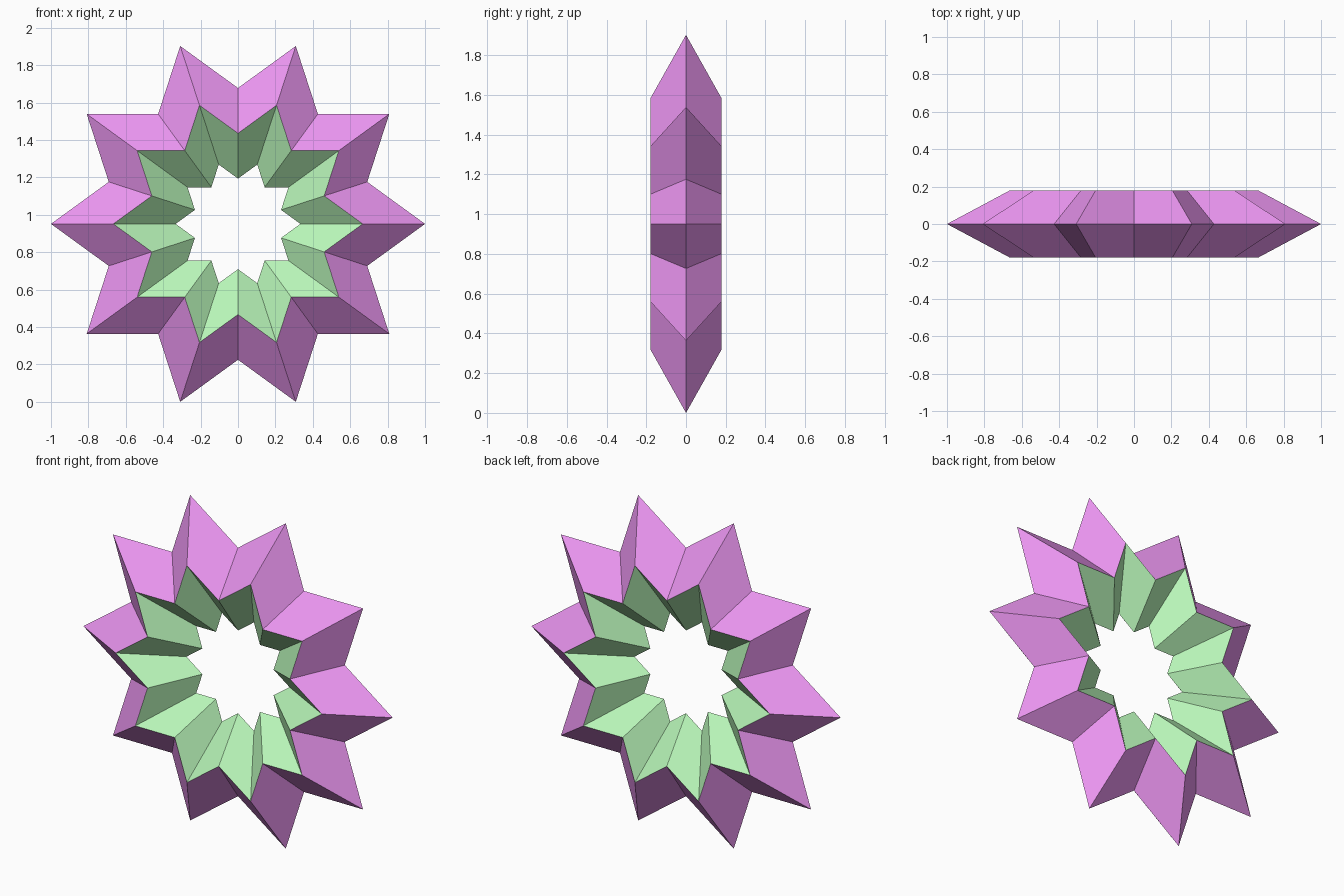
import bpy, bmesh
from math import sin, cos, pi

if "Cube" in bpy.data.objects:
    bpy.data.objects.remove(bpy.data.objects["Cube"])

POINTS = 10            # star tips
VALLEY = 0.7265        # valley radius relative to tip radius
HALF = 0.178           # half thickness
CZ = sin(0.4 * pi)     # centre height, lowest tips on the ground


def star_band(name, profile, color):
    """Sweep a (radius, y) profile around a star outline."""
    bm = bmesh.new()
    rings = []
    for r, y in profile:
        ring = []
        for i in range(2 * POINTS):
            a = pi * i / POINTS
            s = r * (VALLEY if i % 2 else 1)
            ring.append(bm.verts.new((s * cos(a), y, CZ + s * sin(a))))
        rings.append(ring)
    n = 2 * POINTS
    for a, b in zip(rings, rings[1:]):
        for i in range(n):
            j = (i + 1) % n
            bm.faces.new((a[i], b[i], b[j], a[j]))
    bm.normal_update()
    mesh = bpy.data.meshes.new(name)
    bm.to_mesh(mesh)
    bm.free()
    mat = bpy.data.materials.new(name + "_color")
    mat.diffuse_color = color
    mat.use_nodes = True
    mat.node_tree.nodes["Principled BSDF"].inputs["Base Color"].default_value = mat.diffuse_color
    mesh.materials.append(mat)
    obj = bpy.data.objects.new(name, mesh)
    bpy.context.collection.objects.link(obj)
    return obj


# Outer half of the diamond section, then the inner half
star_band("outer_band", [(2/3, -HALF), (1, 0), (2/3, HALF)], (0.85, 0.31, 0.90, 1))
star_band("inner_band", [(2/3, HALF), (1/3, 0), (2/3, -HALF)], (0.50, 0.95, 0.50, 1))
